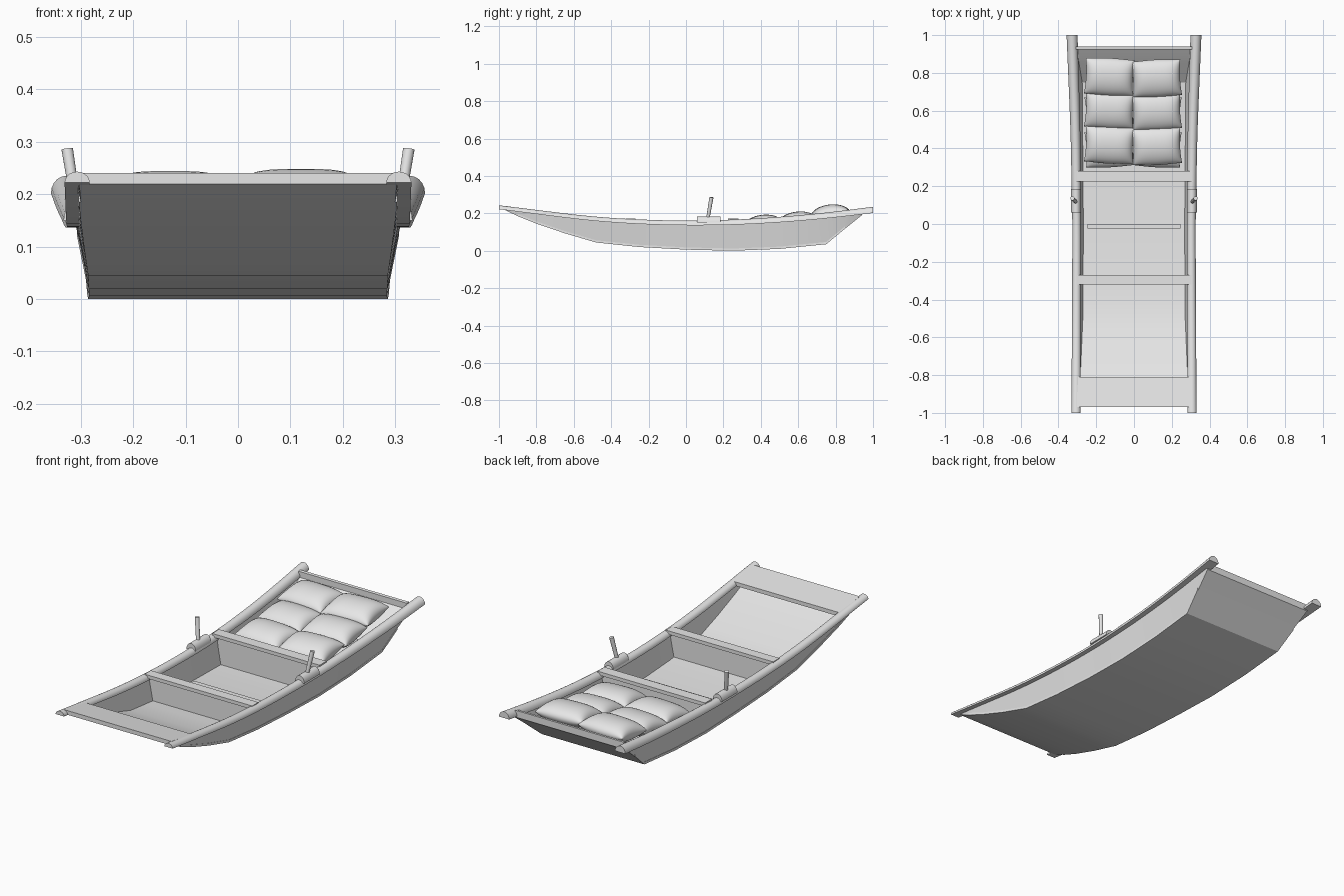
import bpy, bmesh, math
from mathutils import Matrix, Vector

if "Cube" in bpy.data.objects:
    bpy.data.objects.remove(bpy.data.objects["Cube"])

grey = bpy.data.materials.new("light_grey")
grey.use_nodes = True
GREY = (0.8, 0.8, 0.8, 1)
grey.diffuse_color = GREY
grey.node_tree.nodes["Principled BSDF"].inputs["Base Color"].default_value = GREY


def finish(name, bm, angle=30):
    bmesh.ops.recalc_face_normals(bm, faces=bm.faces)
    mesh = bpy.data.meshes.new(name)
    bm.to_mesh(mesh)
    bm.free()
    mesh.materials.append(grey)
    obj = bpy.data.objects.new(name, mesh)
    bpy.context.collection.objects.link(obj)
    bpy.ops.object.select_all(action='DESELECT')
    obj.select_set(True)
    bpy.context.view_layer.objects.active = obj
    bpy.ops.object.shade_smooth_by_angle(angle=math.radians(angle))
    return obj


def loft(name, sections, angle=30):
    """Skin closed sections and cap both ends."""
    bm = bmesh.new()
    rings = [[bm.verts.new(p) for p in s] for s in sections]
    n = len(rings[0])
    for a, b in zip(rings, rings[1:]):
        for i in range(n):
            j = (i + 1) % n
            bm.faces.new((a[i], a[j], b[j], b[i]))
    bm.faces.new(rings[0])
    bm.faces.new(rings[-1])
    return finish(name, bm, angle)


def linear(keys, y):
    for (y0, v0), (y1, v1) in zip(keys, keys[1:]):
        if y <= y1:
            return v0 + (v1 - v0) * (y - y0) / (y1 - y0)
    return keys[-1][1]


def smooth(keys, y):
    """Average of the key curve around y, rounding its corners."""
    w = min(0.12, 1 - abs(y))
    return sum(linear(keys, y + w * k / 4) for k in range(-4, 5)) / 9


RAIL_Z = [(-1, .222), (-.75, .19), (-.5, .159), (-.25, .142), (0, .135),
          (.25, .138), (.5, .151), (.75, .172), (1, .202)]
RAIL_X = [(-1, .307), (-.5, .305), (0, .303), (.5, .31), (1, .328)]
RAIL_R = [(-1, .024), (0, .023), (1, .029)]
RAIL_H = [(-1, .021), (0, .025), (1, .033)]
KEEL_Z = [(-.97, .219), (-.9, .185), (-.8, .145), (-.65, .094), (-.48, .044),
          (-.25, .02), (0, .006), (.25, 0), (.5, .01), (.75, .035),
          (.85, .118), (.94, .19)]
KEEL_X = [(-.97, .303), (-.48, .282), (0, .28), (.75, .286), (.94, .318)]


def top_z(y):
    return smooth(RAIL_Z, y) + .008


def floor_z(y):
    return min(linear(KEEL_Z, y) + .014, top_z(y) - .002)


# Open shell: flat bottom, flared sides, raked ends
stations = []
for (y0, _), (y1, _) in zip(KEEL_Z, KEEL_Z[1:]):
    stations += [y0, (y0 + y1) / 2]
stations.append(KEEL_Z[-1][0])
hull = []
for y in stations:
    b, zb = linear(KEEL_X, y), linear(KEEL_Z, y)
    t, zt, zf = smooth(RAIL_X, y), top_z(y), floor_z(y)
    right = [(-t + .012, y, zt), (-t, y, zt), (-b, y, zb)]
    left = [(-x, q, z) for x, q, z in reversed(right)]
    hull.append(right + left + [(b - .012, y, zf), (-b + .012, y, zf)])
loft("hull", hull, 25)

# Bottom plank, a little proud of the sides
plank = []
for y in [s for s in stations if -.9 <= s <= .86]:
    w, z = linear(KEEL_X, y) + .004, linear(KEEL_Z, y)
    plank.append([(-w, y, z), (w, y, z), (w, y, z + .012), (-w, y, z + .012)])
loft("bottom_plank", plank, 25)

# Half-round rails along both sides
for side, label in ((1, "left"), (-1, "right")):
    rail = []
    for i in range(33):
        y = -1 + i / 16
        x, z = smooth(RAIL_X, y), smooth(RAIL_Z, y)
        r, h = linear(RAIL_R, y), linear(RAIL_H, y)
        rail.append([(side * (x + r * math.cos(a)), y, z + h * math.sin(a))
                     for a in [math.pi * k / 10 for k in range(11)]])
    loft(label + "_rail", rail, 35)


def board(name, y0, y1, half, top0, top1, thick):
    loft(name, [[(-half, y, z - thick), (half, y, z - thick), (half, y, z), (-half, y, z)]
                for y, z in ((y0, top0), (y1, top1))])


# Cross boards
board("bow_deck", -.97, -.81, .303, .24, .217, .02)
board("stern_board", .925, .94, .307, .223, .225, .03)
board("front_thwart", -.32, -.27, .304, .173, .173, .018)
board("rear_thwart", .225, .28, .304, .173, .173, .018)
board("floor_rib", -.025, 0, .245, .032, .032, .016)

# Bulkheads under the thwarts
for label, y in (("front", -.295), ("rear", .255)):
    z = floor_z(y) - .005
    loft(label + "_bulkhead", [[(-.272, q, z), (.272, q, z), (.294, q, .16), (-.294, q, .16)]
                               for q in (y - .008, y + .008)])

# Oar pads and pins
for side, label in ((1, "left"), (-1, "right")):
    loft(label + "_oar_pad",
         [[(side * (.307 + .026 * math.cos(a)), y, .15 + .034 * math.sin(a))
           for a in [math.pi * k / 10 for k in range(11)]] for y in (.06, .185)], 35)
    foot, tip = Vector((side * .306, .115, .16)), Vector((side * .326, .136, .286))
    axis = tip - foot
    bm = bmesh.new()
    bmesh.ops.create_cone(bm, cap_ends=True, segments=16, radius1=.009, radius2=.011,
                          depth=axis.length)
    spin = axis.to_track_quat('Z', 'Y').to_matrix().to_4x4()
    bm.transform(Matrix.Translation((foot + tip) / 2) @ spin)
    finish(label + "_oar_pin", bm, 40)


def sack(name, center, half, tilt, turn):
    """Pillow with pulled-in sides and pinched corners."""
    bm = bmesh.new()
    for sign in (1, -1):
        grid = bmesh.ops.create_grid(bm, x_segments=18, y_segments=18, size=1)
        for v in grid["verts"]:
            u, w = math.sin(v.co.x * math.pi / 2), math.sin(v.co.y * math.pi / 2)
            puff = ((1 - u ** 4) * (1 - w ** 2)) ** .5
            v.co = (half[0] * u * (1 - .05 * (1 - w * w)),
                    half[1] * w * (1 - .10 * u ** 2 + .04 * u ** 4),
                    sign * half[2] * puff)
    bmesh.ops.remove_doubles(bm, verts=bm.verts, dist=.0005)
    bm.transform(Matrix.Translation(center) @ Matrix.Rotation(turn, 4, 'Z')
                 @ Matrix.Rotation(tilt, 4, 'X'))
    finish(name, bm, 60)


# Cargo sacks: two columns of three, stacked two deep
ROWS = [("front", .415, .14), ("middle", .60, .157), ("back", .775, .195)]
for label, y, z in ROWS:
    for side, column in ((1, "left"), (-1, "right")):
        turn = side * .05
        place = (side * .125 - .005, y - side * .004, z + side * .002)
        sack(f"{label}_{column}_sack", place, (.13, .1, .05), .12, turn)
        if label != "back":
            lower = (side * .125 - .005, y - .015, z - .066)
            sack(f"{label}_{column}_lower_sack", lower, (.128, .1, .048), .04, -turn)
